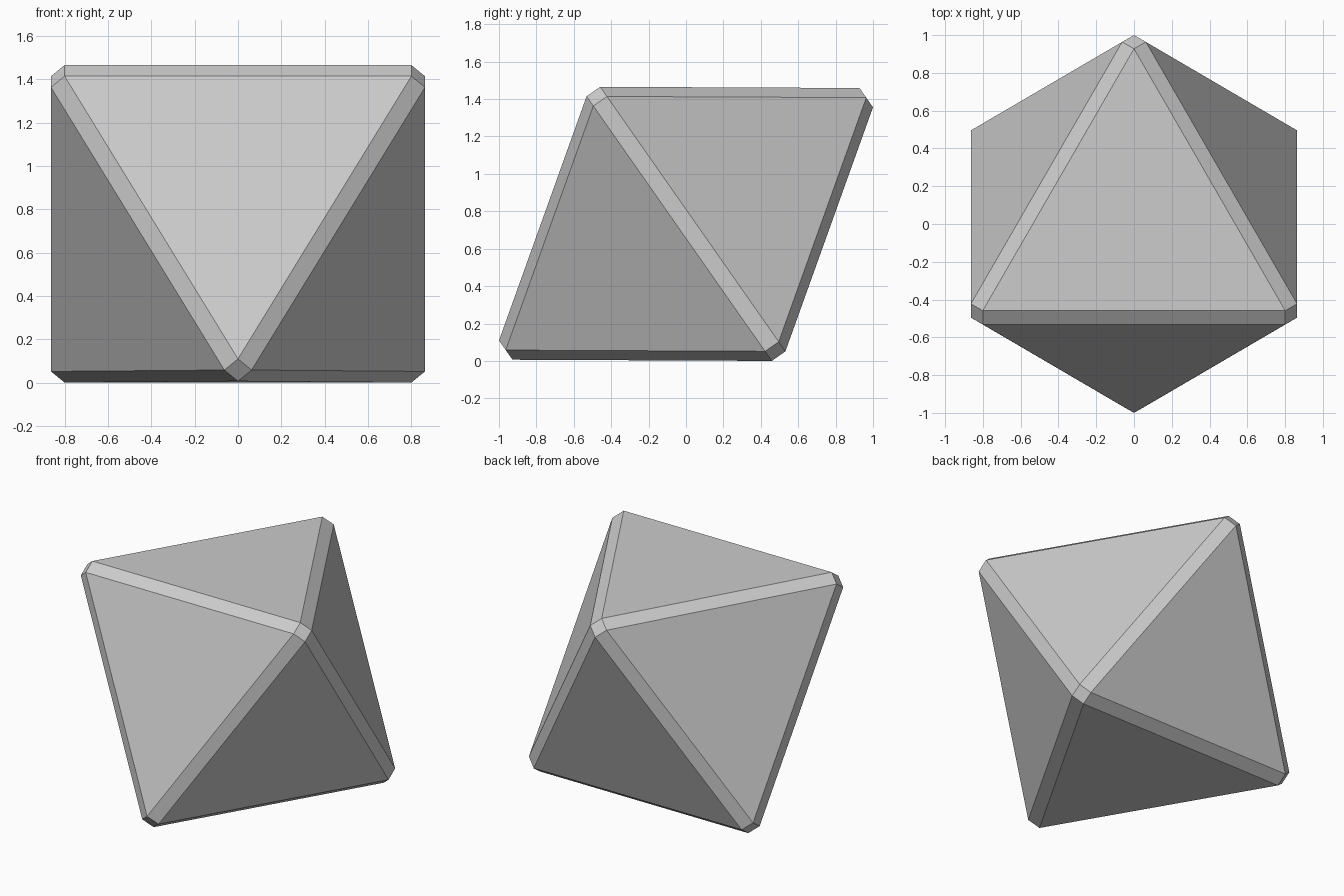
import bpy, bmesh, math
from mathutils import Matrix, Vector

cube = bpy.data.objects.get("Cube")
if cube:
    bpy.data.objects.remove(cube, do_unlink=True)

REACH = 1.1766    # centre to each blunted corner
CHAMFER = 0.0444  # half width of the cut edges

# Plain grey material
grey = bpy.data.materials.new("plain grey")
grey.use_nodes = True
colour = (0.6, 0.6, 0.6, 1)
grey.diffuse_color = colour
grey.node_tree.nodes["Principled BSDF"].inputs["Base Color"].default_value = colour

# Octahedron with flat chamfers: a small square at each of the six corners, hulled
bm = bmesh.new()
for axis in range(3):
    for side in (-1, 1):
        for u in (-1, 1):
            for v in (-1, 1):
                p = Vector((0, 0, 0))
                p[axis] = side * REACH
                p[(axis + 1) % 3] = u * CHAMFER
                p[(axis + 2) % 3] = v * CHAMFER
                bm.verts.new(p)
bmesh.ops.convex_hull(bm, input=bm.verts[:])
bmesh.ops.dissolve_limit(bm, angle_limit=math.radians(1), verts=bm.verts[:], edges=bm.edges[:])

# Lay it down almost exactly on one face
turn = Matrix.Rotation(math.radians(-55), 4, 'X') @ Matrix.Rotation(math.radians(45), 4, 'Z')
bmesh.ops.transform(bm, matrix=turn, verts=bm.verts[:])
floor = min(v.co.z for v in bm.verts)
bmesh.ops.translate(bm, vec=(0, 0, -floor), verts=bm.verts[:])
bmesh.ops.recalc_face_normals(bm, faces=bm.faces[:])

mesh = bpy.data.meshes.new("chamfered_octahedron")
bm.to_mesh(mesh)
bm.free()
mesh.materials.append(grey)
bpy.context.collection.objects.link(bpy.data.objects.new("chamfered_octahedron", mesh))
